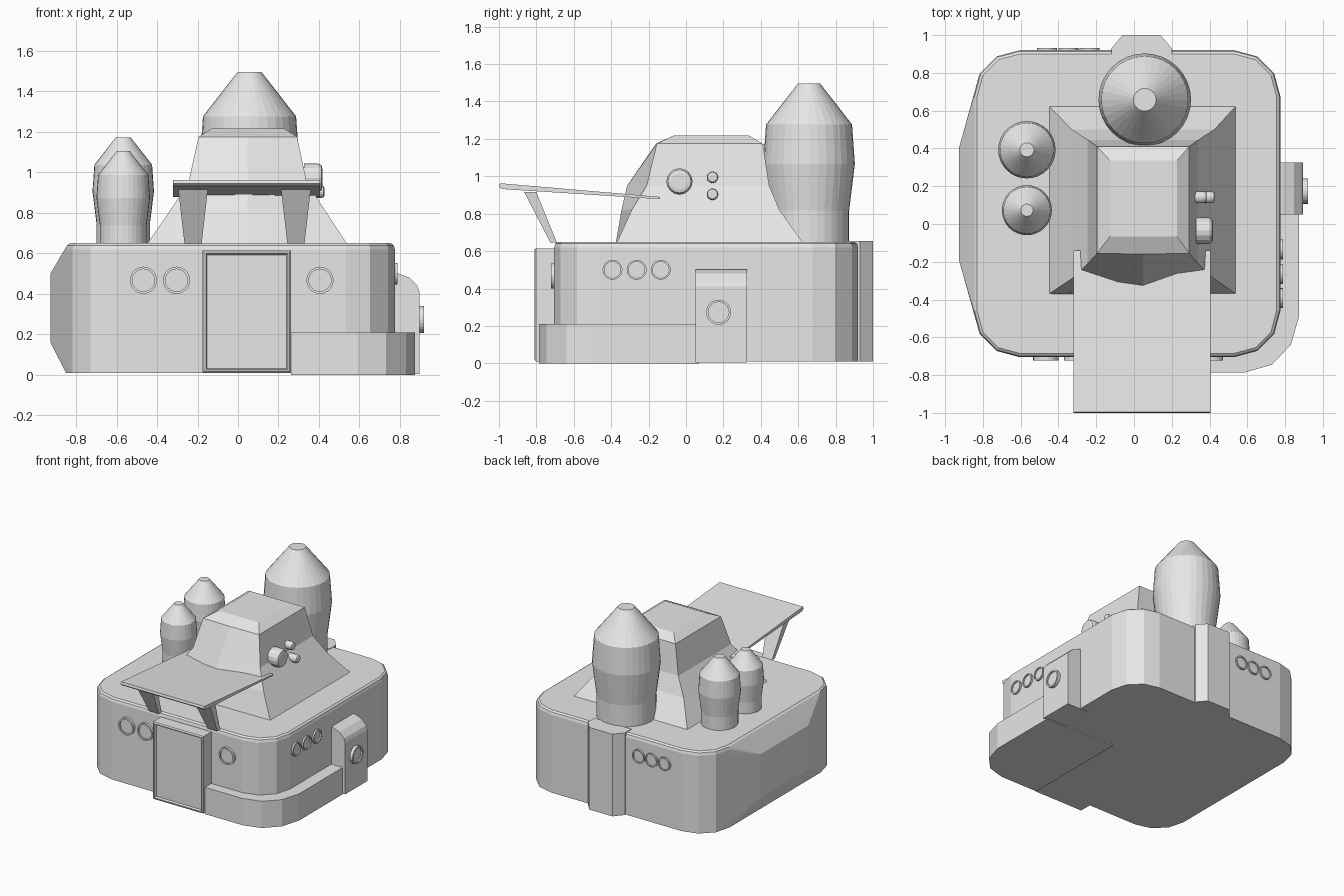
import bpy, bmesh
from math import cos, sin, pi
from mathutils import Matrix, Vector

if "Cube" in bpy.data.objects:
    bpy.data.objects.remove(bpy.data.objects["Cube"], do_unlink=True)

grey = bpy.data.materials.new("light_grey")
grey.use_nodes = True
grey.diffuse_color = (0.8, 0.8, 0.8, 1)
grey.node_tree.nodes["Principled BSDF"].inputs["Base Color"].default_value = (0.8, 0.8, 0.8, 1)


def finish(name, bm):
    bmesh.ops.recalc_face_normals(bm, faces=bm.faces)
    mesh = bpy.data.meshes.new(name)
    bm.to_mesh(mesh)
    bm.free()
    mesh.materials.append(grey)
    obj = bpy.data.objects.new(name, mesh)
    bpy.context.collection.objects.link(obj)
    return obj


def loft(name, rings, matrix=Matrix()):
    """Skin a stack of equal-length rings and cap both ends."""
    bm = bmesh.new()
    loops = [[bm.verts.new(matrix @ Vector(p)) for p in ring] for ring in rings]
    n = len(loops[0])
    for a, b in zip(loops, loops[1:]):
        for i in range(n):
            j = (i + 1) % n
            bm.faces.new((a[i], a[j], b[j], b[i]))
    bm.faces.new(loops[0])
    bm.faces.new(loops[-1])
    return finish(name, bm)


def prism(name, outline, low, high):
    return loft(name, [[(x, y, z) for x, y in outline] for z in (low, high)])


def lathe(name, profile, matrix, sides=32):
    rings = [[(r * cos(2 * pi * i / sides), r * sin(2 * pi * i / sides), h)
              for i in range(sides)] for r, h in profile]
    return loft(name, rings, matrix)


def rounded(x0, x1, y0, y1, radius, steps=3):
    """Rectangle outline with faceted round corners."""
    pts = []
    for k, (x, y) in enumerate(((x1, y1), (x0, y1), (x0, y0), (x1, y0))):
        cx = x - radius if x == x1 else x + radius
        cy = y - radius if y == y1 else y + radius
        for s in range(steps + 1):
            a = (k + s / steps) * pi / 2
            pts.append((cx + radius * cos(a), cy + radius * sin(a)))
    return pts


# Main body: rounded block with softened top and a bulge on its right wall
bm = bmesh.new()
for inset, z in ((0, 0.01), (0, 0.62), (0.006, 0.64), (0.02, 0.65)):
    for x, y in rounded(-0.85 + inset, 0.775 - inset, -0.705 + inset, 0.92 - inset, 0.245 - inset):
        bm.verts.new((x, y, z))
for y in (-0.19, 0.40):
    for z in (0.16, 0.50):
        bm.verts.new((-0.927, y, z))
bmesh.ops.convex_hull(bm, input=bm.verts)
bmesh.ops.dissolve_limit(bm, angle_limit=0.01, verts=bm.verts, edges=bm.edges)
finish("body", bm)

# Low skirt around the front left corner
prism("corner_skirt", [(0.262, -0.785), (0.59, -0.785), (0.73, -0.745), (0.83, -0.64),
                       (0.874, -0.49), (0.874, 0.07), (0.262, 0.07)], 0, 0.21)

# Side box with a rounded shoulder
shoulder = [(0.70, 0.005), (0.896, 0.005), (0.896, 0.41), (0.886, 0.44),
            (0.847, 0.48), (0.785, 0.503), (0.70, 0.503)]
loft("side_box", [[(x, y, z) for x, z in shoulder] for y in (0.05, 0.325)])

# Back duct
prism("back_duct", [(-0.12, 0.85), (-0.12, 0.93), (-0.06, 1.0), (0.14, 1.0),
                    (0.2, 0.93), (0.2, 0.85)], 0.01, 0.655)

# Front door with recessed panel
def door_ring(inset, y):
    x0, x1, z0, z1 = -0.175 + inset, 0.262 - inset, 0.01 + inset, 0.615 - inset
    return [(x0, y, z0), (x1, y, z0), (x1, y, z1), (x0, y, z1)]

loft("door", [door_ring(0, -0.65), door_ring(0, -0.802), door_ring(0.008, -0.81),
              door_ring(0.016, -0.81), door_ring(0.022, -0.795)])

# Hut: flared tower with a pointed front (x0, x1, corner front, mid front, back, z)
levels = [(-0.45, 0.54, -0.37, -0.375, 0.625, 0.645),
          (-0.33, 0.425, -0.29, -0.345, 0.50, 0.82),
          (-0.245, 0.34, -0.21, -0.315, 0.445, 0.95),
          (-0.195, 0.292, -0.155, -0.16, 0.41, 1.175),
          (-0.127, 0.227, -0.065, -0.065, 0.335, 1.218)]
loft("hut", [[(x0, f, z), (0.047, m, z), (x1, f, z), (x1, b, z), (x0, b, z)]
             for x0, x1, f, m, b, z in levels])

# Awning sheet with a front lip, and two tapered struts
sheet = [(-0.995, 0.963), (-1.0, 0.945), (-0.985, 0.932), (-0.14, 0.878), (-0.14, 0.89)]
loft("awning", [[(x, y, z) for y, z in sheet] for x in (-0.32, 0.404)])
for side, cx in (("right", -0.222), ("left", 0.286)):
    loft(side + "_strut", [[(cx - w, y0, z), (cx + w, y0, z), (cx + w, y1, z), (cx - w, y1, z)]
                           for w, y0, y1, z in ((0.042, -0.725, -0.69, 0.645),
                                                (0.073, -0.865, -0.80, 0.915))])

# Silos: one shape at three sizes
silo = [(0.214, 0), (0.214, 0.17), (0.228, 0.28), (0.245, 0.42), (0.23, 0.63), (0.06, 0.848)]
for name, x, y, scale in (("large_silo", 0.057, 0.658, 1), ("medium_silo", -0.567, 0.393, 0.62),
                          ("small_silo", -0.567, 0.073, 0.54)):
    lathe(name, silo, Matrix.Translation((x, y, 0.647)) @ Matrix.Scale(scale, 4))

# Portholes: raised rings with recessed glass
FACING = {"front": Matrix.Rotation(pi / 2, 4, "X"), "back": Matrix.Rotation(-pi / 2, 4, "X"),
          "left": Matrix.Rotation(pi / 2, 4, "Y")}


def porthole(name, facing, pos, r, rise):
    lathe(name, [(r, -0.04), (r, rise), (r * 0.82, rise), (r * 0.82, rise - 0.01)],
          Matrix.Translation(pos) @ FACING[facing], 24)


for i, x in enumerate((-0.467, -0.304, 0.405)):
    porthole(f"front_porthole_{i}", "front", (x, -0.705, 0.467), 0.067, 0.018)
for i in range(3):
    porthole(f"side_porthole_{i}", "left", (0.775, -0.393 + 0.129 * i, 0.5), 0.053, 0.013)
    porthole(f"back_porthole_{i}", "back", (-0.46 + 0.112 * i, 0.92, 0.5), 0.053, 0.013)
porthole("box_porthole", "left", (0.896, 0.174, 0.273), 0.067, 0.024)

# Knobs on the hut wall
for name, x, y, z, r in (("large_knob", 0.417, -0.035, 0.973, 0.07),
                         ("upper_knob", 0.385, 0.142, 0.995, 0.031),
                         ("lower_knob", 0.427, 0.142, 0.904, 0.031)):
    lathe(name, [(r, -0.09), (r, -0.02), (r * 0.88, -0.004), (r * 0.62, 0)],
          Matrix.Translation((x, y, z)) @ FACING["left"], 16)
